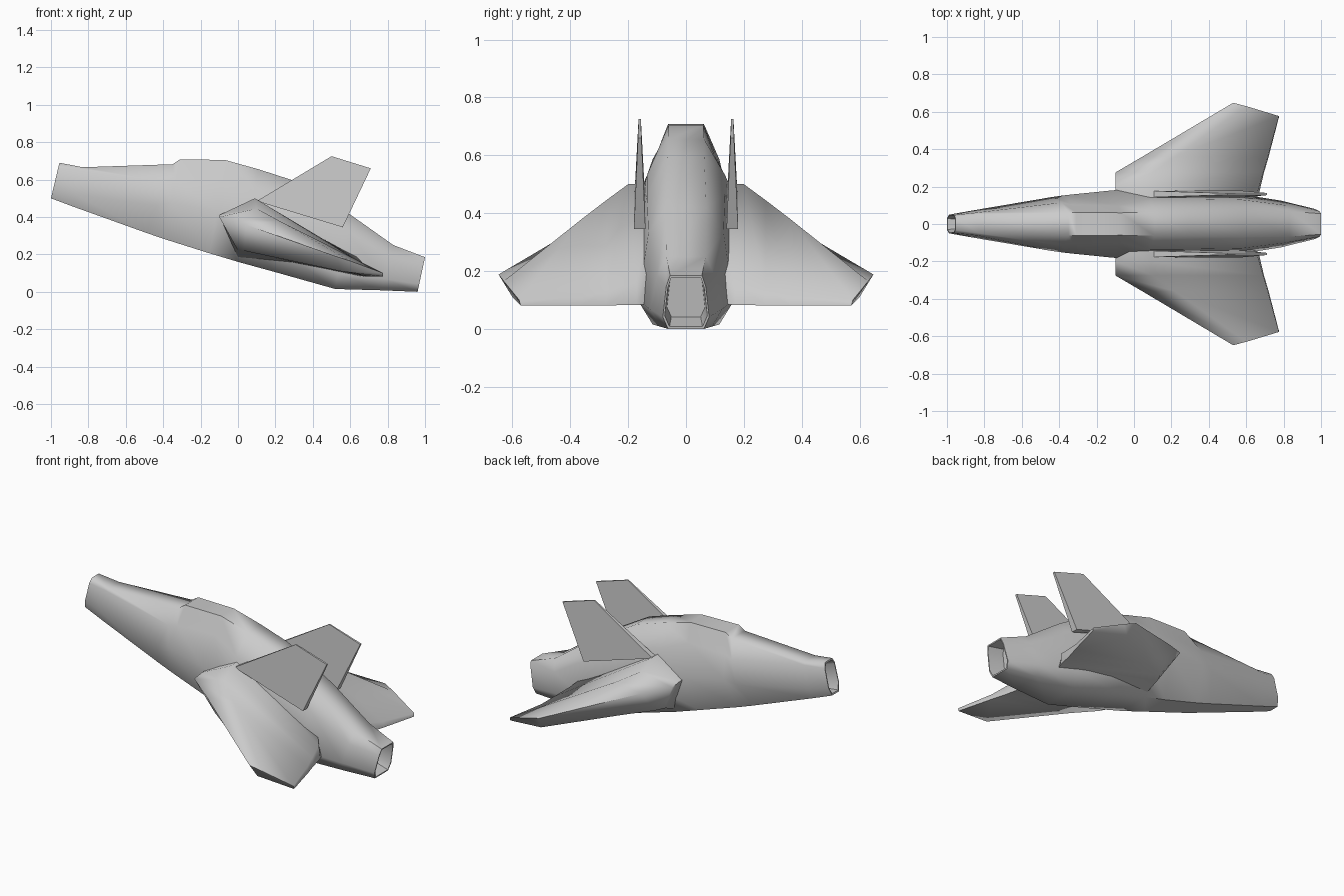
import bpy, bmesh
from mathutils import Vector

if "Cube" in bpy.data.objects:
    bpy.data.objects.remove(bpy.data.objects["Cube"])


def make_object(name, rings, caps=True, mirror=False, angle=1.0):
    """Skin a row of closed rings into a mesh."""
    bm = bmesh.new()
    loops = [[bm.verts.new(p) for p in ring] for ring in rings]
    n = len(loops[0])
    for a, b in zip(loops, loops[1:]):
        for i in range(n):
            j = (i + 1) % n
            bm.faces.new((a[i], a[j], b[j], b[i]))
    if caps:
        bm.faces.new(loops[0])
        bm.faces.new(loops[-1])
    bmesh.ops.recalc_face_normals(bm, faces=bm.faces)
    me = bpy.data.meshes.new(name)
    bm.to_mesh(me)
    bm.free()
    ob = bpy.data.objects.new(name, me)
    bpy.context.collection.objects.link(ob)
    bpy.ops.object.select_all(action='DESELECT')
    ob.select_set(True)
    bpy.context.view_layer.objects.active = ob
    bpy.ops.object.shade_smooth_by_angle(angle=angle)
    if mirror:
        mod = ob.modifiers.new("Mirror", 'MIRROR')
        mod.use_axis = (False, True, False)
    return ob


def hull_ring(bottom, top, wb, low, high, wt):
    """Eight-sided slanted section: widths at the bottom, two side heights and the top."""
    half = [(wb, 0.0), low, high, (wt, 1.0)]
    pts = []
    for side, row in ((1, half), (-1, half[::-1])):
        for w, t in row:
            pts.append(Vector((bottom[0] + t * (top[0] - bottom[0]), side * w,
                               bottom[1] + t * (top[1] - bottom[1]))))
    return pts


def inner_ring(ring, scale, dx, dz):
    c = sum(ring, Vector()) / len(ring)
    return [c + (p - c) * scale + Vector((dx, 0, dz)) for p in ring]


# Fuselage: nose to tail sections (bottom xz, top xz, bottom width, (width, height) x2, top width)
sections = [
    ((-1.0, .50), (-.955, .69), .032, (.05, .25), (.048, .85), .033),
    ((-.88, .455), (-.83, .666), .04, (.072, .30), (.062, .93), .05),
    ((-.49, .315), (-.35, .682), .065, (.145, .40), (.115, .74), .062),
    ((-.40, .284), (-.31, .708), .07, (.155, .45), (.105, .74), .062),
    ((-.15, .205), (-.07, .705), .085, (.18, .45), (.098, .79), .06),
    ((0.0, .16), (.11, .655), .10, (.19, .30), (.135, .75), .063),
    ((.20, .105), (.29, .597), .11, (.18, .25), (.135, .73), .063),
    ((.52, .015), (.59, .42), .115, (.165, .20), (.13, .78), .07),
    ((.77, .008), (.83, .25), .09, (.125, .25), (.10, .72), .068),
    ((.96, 0.0), (1.0, .185), .062, (.08, .22), (.068, .80), .055),
]
rings = [hull_ring(*s) for s in sections]
# recessed nose intake and tail nozzle
front = [inner_ring(rings[0], .75, .10, -.025), inner_ring(rings[0], .9, 0, 0)]
back = [inner_ring(rings[-1], .92, 0, 0), inner_ring(rings[-1], .82, -.10, .025)]
make_object("fuselage", front + rings + back, angle=1.1)

# Wings: root to tip, each section is leading, top, trailing top, trailing bottom, lower front
wing = [
    [(-.10, .10, .41), (.09, .10, .50), (.60, .10, .22), (.64, .10, .085), (0, .10, .18)],
    [(-.10, .20, .41), (.09, .20, .50), (.66, .17, .16), (.67, .17, .083), (0, .20, .22)],
    [(-.10, .275, .40), (.10, .275, .445), (.69, .275, .135), (.695, .275, .081), (.03, .26, .22)],
    [(.045, .36, .358), (.22, .36, .38), (.715, .36, .115), (.72, .36, .081), (.17, .34, .19)],
    [(.53, .648, .188), (.60, .63, .165), (.775, .577, .10), (.775, .572, .081), (.55, .60, .11)],
]
make_object("wing", wing, mirror=True, angle=1.4)


# Twin tail fins: tapering slabs standing on the wing shoulders
def fin_ring(a, b, thin, thick):
    return [(p[0], .16 + s, p[1]) for p, s in
            ((a, thin), (b, thick), (b, -thick), (a, -thin))]


make_object("tail_fin", [fin_ring((.10, .485), (.56, .345), .017, .02),
                         fin_ring((.50, .725), (.71, .66), .004, .006)],
            mirror=True, angle=.5)
